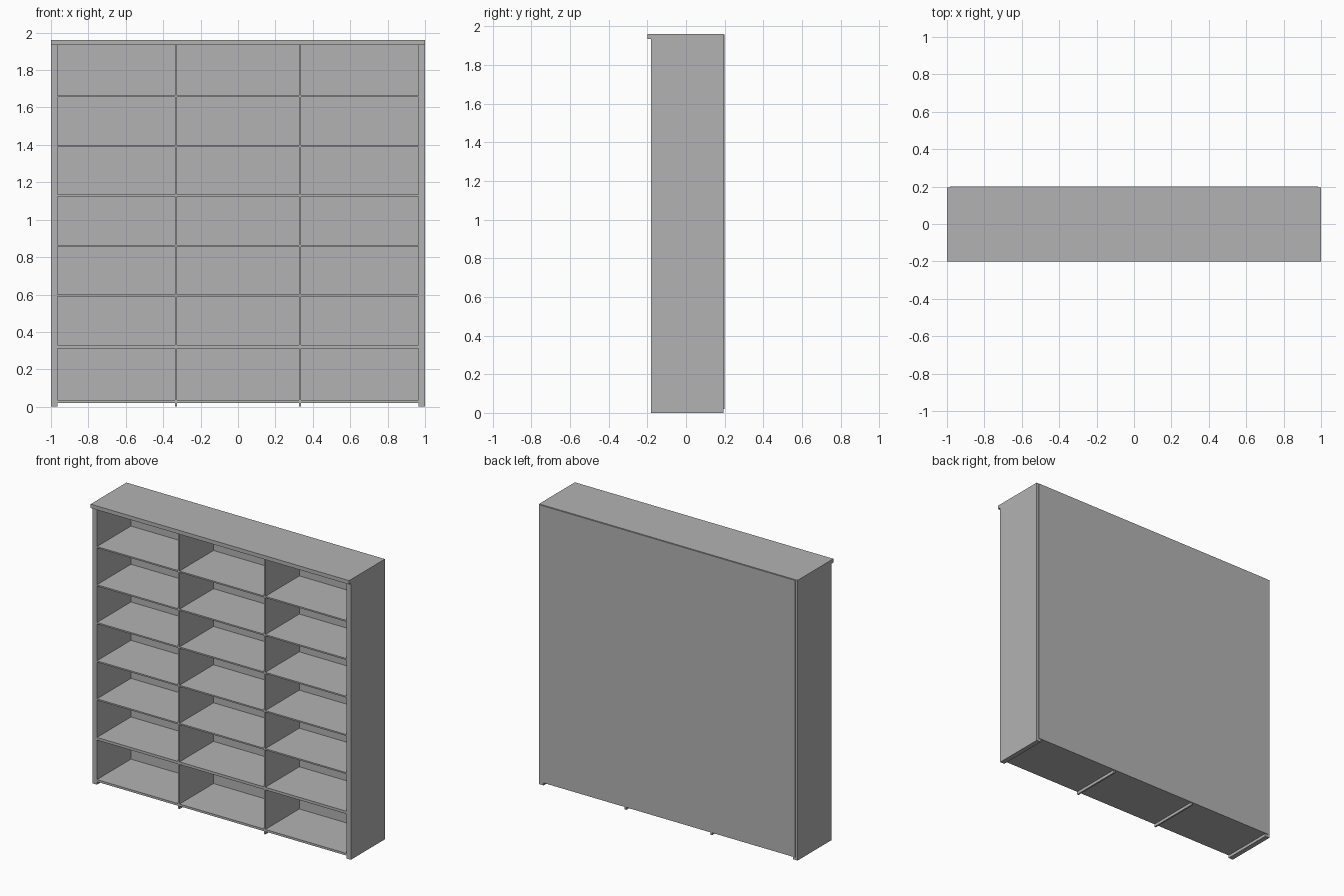
import bpy

cube = bpy.data.objects.get("Cube")
if cube:
    bpy.data.objects.remove(cube, do_unlink=True)

grey = bpy.data.materials.new("plain grey")
grey.use_nodes = True
colour = (0.45, 0.45, 0.45, 1)
grey.diffuse_color = colour
grey.node_tree.nodes["Principled BSDF"].inputs["Base Color"].default_value = colour


def board(name, x, y, z):
    """Add a flat board spanning the given (low, high) ranges."""
    spans = (x, y, z)
    bpy.ops.mesh.primitive_cube_add(size=1, location=[sum(s) / 2 for s in spans])
    obj = bpy.context.object
    obj.name = name
    obj.scale = [s[1] - s[0] for s in spans]
    bpy.ops.object.transform_apply(location=False, rotation=False, scale=True)
    obj.data.materials.append(grey)
    return obj


FRONT, BACK = -0.18, 0.195
TOP, UNDER_TOP = 1.96, 1.933
INNER = 0.965          # inside face of the side panels
DIVIDER = 0.332        # centre of each upright divider
HALF = 0.006           # half thickness of a divider

# Carcass: overhanging top, two sides and an inset back
board("top_board", (-1, 1), (-0.2, BACK), (UNDER_TOP, TOP))
board("back_panel", (-0.985, 0.985), (BACK, 0.2), (0.02, TOP - 0.003))
for side, sign in (("left", 1), ("right", -1)):
    board(side + "_side", sorted((sign * INNER, sign)), (FRONT, BACK), (0, UNDER_TOP))
    centre = sign * DIVIDER
    board(side + "_divider", (centre - HALF, centre + HALF), (FRONT, BACK), (0, UNDER_TOP))

# Shelves in three bays; the two lowest boards are thicker
bays = {
    "right": (-INNER, -DIVIDER - HALF),
    "middle": (-DIVIDER + HALF, DIVIDER - HALF),
    "left": (DIVIDER + HALF, INNER),
}
levels = [(0.02, 0.035), (0.311, 0.33)]
levels += [(top - 0.01, top) for top in (0.6, 0.866, 1.134, 1.398, 1.665)]
for bay, span in bays.items():
    for number, height in enumerate(levels):
        board(f"{bay}_shelf_{number + 1}", span, (FRONT, BACK), height)
